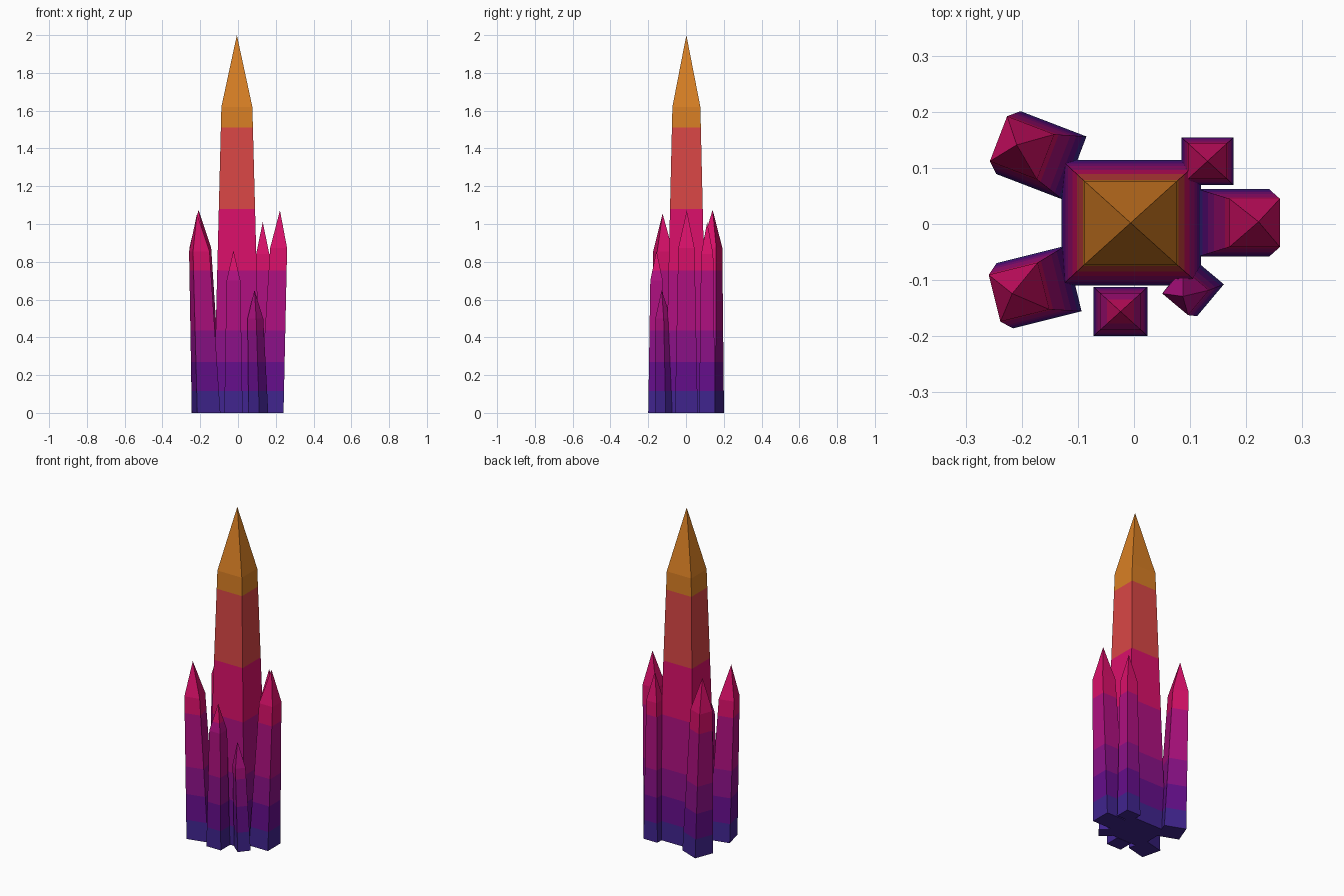
import bpy, bmesh, math
from mathutils import Vector, Matrix

if "Cube" in bpy.data.objects:
    bpy.data.objects.remove(bpy.data.objects["Cube"])

def linear(c):
    c /= 255
    return c / 12.92 if c <= 0.04045 else ((c + 0.055) / 1.055) ** 2.4

# Colour bands, bottom to top: name, sRGB colour, upper height
BANDS = [("indigo", (64, 36, 142), 0.115), ("violet", (101, 14, 139), 0.27),
         ("purple", (139, 17, 135), 0.435), ("plum", (175, 16, 128), 0.755),
         ("pink", (218, 16, 106), 1.08), ("coral", (217, 70, 69), 1.51),
         ("amber", (216, 127, 36), 9)]
MATS = []
for name, rgb, _ in BANDS:
    m = bpy.data.materials.new(name)
    m.diffuse_color = (*[linear(c) for c in rgb], 1)
    m.use_nodes = True
    m.node_tree.nodes["Principled BSDF"].inputs["Base Color"].default_value = m.diffuse_color
    MATS.append(m)

def spire(name, base, size, top, top_size, shoulder, tip, tip_z, angle=0):
    """Tapered four-sided shaft with a pyramid cap, split into height bands."""
    bm = bmesh.new()
    rot = Matrix.Rotation(math.radians(angle), 3, 'Z')

    def ring(centre, dims, z):
        return [bm.verts.new(Vector((*centre, z)) + rot @ Vector((sx * dims[0] / 2, sy * dims[1] / 2, 0)))
                for sx, sy in ((-1, -1), (1, -1), (1, 1), (-1, 1))]

    low, high = ring(base, size, 0), ring(top, top_size, shoulder)
    apex = bm.verts.new((*tip, tip_z))
    bm.faces.new(low[::-1])
    for i in range(4):
        j = (i + 1) % 4
        bm.faces.new((low[i], low[j], high[j], high[i]))
        bm.faces.new((high[i], high[j], apex))
    # cut at each band height, then colour by height
    for _, _, z in BANDS[:-1]:
        bmesh.ops.bisect_plane(bm, geom=bm.verts[:] + bm.edges[:] + bm.faces[:],
                               plane_co=(0, 0, z), plane_no=(0, 0, 1))
    bmesh.ops.recalc_face_normals(bm, faces=bm.faces[:])
    for f in bm.faces:
        h = f.calc_center_median().z
        f.material_index = next(i for i, b in enumerate(BANDS) if h < b[2])
    me = bpy.data.meshes.new(name)
    bm.to_mesh(me)
    bm.free()
    for m in MATS:
        me.materials.append(m)
    bpy.context.collection.objects.link(bpy.data.objects.new(name, me))

# Central tower
spire("main_spire", (-0.005, 0.002), (0.248, 0.224), (-0.006, 0.002), (0.164, 0.148), 1.62, (-0.006, 0.002), 2.0)

# Three large side spires leaning outward
for name, base, tip, tip_z, angle in (
        ("right_spire", (0.178, 0.002), (0.222, 0.004), 1.072, 0),
        ("back_left_spire", (-0.165, 0.1225), (-0.209, 0.141), 1.075, 159),
        ("front_left_spire", (-0.169, -0.1125), (-0.217, -0.124), 1.055, 194)):
    lean = Vector((math.cos(math.radians(angle)), math.sin(math.radians(angle))))
    spire(name, base, (0.126, 0.12), Vector(base) + lean * 0.037, (0.09, 0.086),
          tip_z - 0.2, tip, tip_z, angle)

# Small upright spires
spire("back_right_spire", (0.131, 0.112), (0.093, 0.085), (0.131, 0.112), (0.07, 0.064), 0.84, (0.131, 0.112), 1.01)
spire("front_spire", (-0.024, -0.156), (0.097, 0.088), (-0.024, -0.156), (0.073, 0.066), 0.70, (-0.024, -0.156), 0.86)

# Smallest spire leaning inward
spire("front_right_spire", (0.108, -0.112), (0.074, 0.074), (0.092, -0.121), (0.058, 0.06), 0.50, (0.087, -0.129), 0.65, 50)
